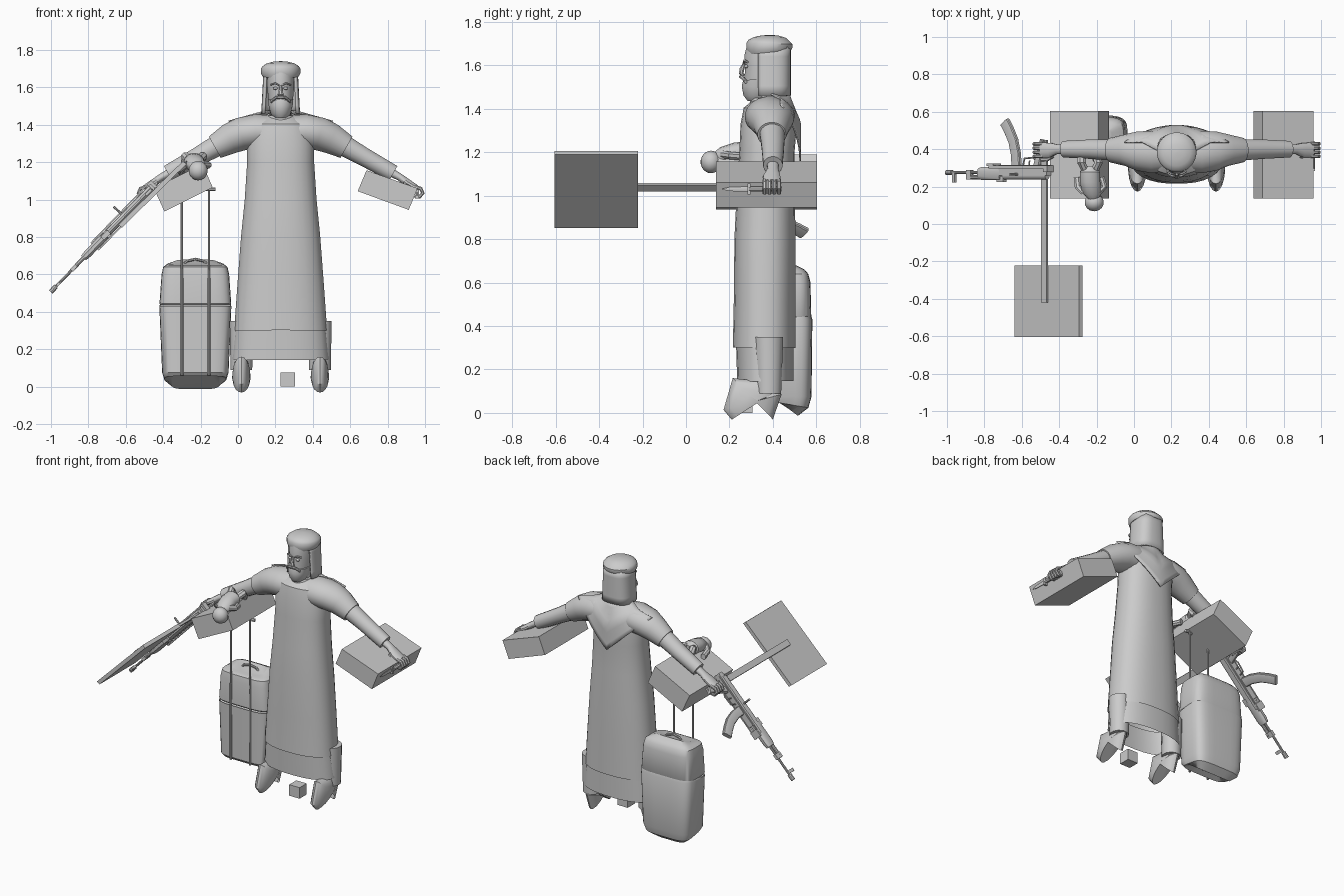
import bpy, bmesh, math
from mathutils import Vector, Matrix

X, Y, Z = Vector((1, 0, 0)), Vector((0, 1, 0)), Vector((0, 0, 1))
CX = 0.228  # body centre line


def finish(name, bm):
    bmesh.ops.recalc_face_normals(bm, faces=bm.faces)
    me = bpy.data.meshes.new(name)
    bm.to_mesh(me)
    bm.free()
    ob = bpy.data.objects.new(name, me)
    bpy.context.collection.objects.link(ob)
    return ob


def loft(name, secs, u=Y, n=16, caps=True, e=1.0):
    """Skin (centre, radius along u, radius across) sections."""
    bm, rings = bmesh.new(), []
    cs = [Vector(s[0]) for s in secs]
    for i, s in enumerate(secs):
        t = (cs[min(i + 1, len(cs) - 1)] - cs[max(i - 1, 0)]).normalized()
        v = t.cross(u).normalized()
        ring = []
        for k in range(n):
            a = 2 * math.pi * (k + 0.5) / n
            c, d = math.cos(a), math.sin(a)
            c, d = math.copysign(abs(c) ** e, c), math.copysign(abs(d) ** e, d)
            ring.append(bm.verts.new(cs[i] + u * c * s[1] + v * d * s[2]))
        rings.append(ring)
    for r, q in zip(rings, rings[1:]):
        for k in range(n):
            bm.faces.new((r[k], r[(k + 1) % n], q[(k + 1) % n], q[k]))
    if caps:
        bm.faces.new(rings[0])
        bm.faces.new(rings[-1])
    return finish(name, bm)


def tube(name, pts, r, u=Y, n=8):
    return loft(name, [(p, r, r) for p in pts], u, n)


def stack(name, rows, n=28, cx=CX, **kw):
    """Vertical loft from rows of (z, half width, y front, y back)."""
    return loft(name, [((cx, (a + b) / 2, z), h, (b - a) / 2) for z, h, a, b in rows], X, n, **kw)


def box(name, c, size, m=Matrix()):
    bm = bmesh.new()
    bmesh.ops.create_cube(bm, size=1)
    for v in bm.verts:
        v.co = m @ (Vector(c) + Vector([v.co[i] * size[i] for i in range(3)]))
    return finish(name, bm)


def ball(name, c, r):
    bm = bmesh.new()
    bmesh.ops.create_uvsphere(bm, u_segments=14, v_segments=9, radius=1)
    for v in bm.verts:
        v.co = Vector(c) + Vector([v.co[i] * r[i] for i in range(3)])
    return finish(name, bm)


def sheet(name, f, nu, nv, th):
    bm = bmesh.new()
    g = [[bm.verts.new(f(-1 + 2 * i / nu, j / nv)) for i in range(nu + 1)] for j in range(nv + 1)]
    for j in range(nv):
        for i in range(nu):
            bm.faces.new((g[j][i], g[j][i + 1], g[j + 1][i + 1], g[j + 1][i]))
    ob = finish(name, bm)
    ob.modifiers.new("thickness", "SOLIDIFY").thickness = th
    return ob


def slab(name, corners, y0, y1):
    bm = bmesh.new()
    a = [bm.verts.new((x, y0, z)) for x, z in corners]
    b = [bm.verts.new((x, y1, z)) for x, z in corners]
    bm.faces.new(a)
    bm.faces.new(b)
    for i in range(4):
        bm.faces.new((a[i], a[(i + 1) % 4], b[(i + 1) % 4], b[i]))
    return finish(name, bm)


# robe: main body, then an inset hem band
stack("robe", [(.30, .25, .215, .505), (.55, .232, .22, .505), (.80, .213, .222, .505),
               (1.0, .193, .232, .502), (1.2, .18, .245, .50), (1.32, .18, .25, .51),
               (1.40, .16, .265, .505), (1.44, .10, .30, .47), (1.46, .06, .32, .44)], caps=False, e=.85)
stack("robe_hem", [(.145, .26, .235, .495), (.31, .247, .23, .495)], caps=False, e=.85)
stack("collar", [(1.42, .085, .29, .46), (1.45, .07, .30, .45)])
stack("neck", [(1.40, .055, .32, .44), (1.53, .055, .32, .44)])

# head and face
stack("head", [(1.44, .035, .30, .40), (1.47, .055, .275, .42), (1.53, .066, .268, .45),
               (1.60, .072, .272, .46), (1.64, .073, .268, .46), (1.70, .075, .285, .46)])
stack("beard", [(1.435, .03, .283, .36), (1.455, .052, .264, .38), (1.50, .064, .256, .40),
                (1.535, .068, .263, .39)])
loft("nose", [((CX, .268, 1.61), .008, .006), ((CX, .258, 1.585), .011, .012),
              ((CX, .254, 1.563), .017, .012), ((CX, .265, 1.55), .012, .008)], X, 8)
tube("moustache", [(CX + x, y, z) for x, y, z in
                   ((-.05, .275, 1.525), (-.025, .258, 1.545), (0, .253, 1.548), (.025, .258, 1.545), (.05, .275, 1.525))], .009, Z)
for s in (-1, 1):
    ball("eye", (CX + s * .028, .277, 1.595), (.013, .01, .008))
    tube("eyebrow", [(CX + s * x, y, z) for x, y, z in ((.01, .267, 1.612), (.03, .269, 1.622), (.052, .283, 1.615))], .006, Z, 6)

# headscarf, cap and shoulder drape
stack("headscarf_cap", [(1.66, .098, .285, .485), (1.675, .106, .277, .49), (1.70, .106, .277, .49),
                        (1.712, .098, .287, .482), (1.728, .075, .31, .46), (1.737, .04, .345, .425), (1.74, .005, .38, .39)])


def scarf(s, t):
    a = s * 2.15
    w = .092 + .012 * t
    return (CX + w * math.copysign(abs(math.sin(a)) ** .7, a), .39 + .093 * math.copysign(abs(math.cos(a)) ** .8, math.cos(a)),
            1.685 - t * .225)


def drape(s, t):
    return (CX + s * (.09 + .19 * t), .475 + .055 * min(1, 2 * t) - .09 * s * s, 1.475 - t * .315 * (1 - .83 * abs(s)))


sheet("headscarf", scarf, 24, 5, .012)
sheet("headscarf_drape", drape, 16, 8, .008)

# arms, hands, legs and shoes on both sides
for s in (-1, 1):
    P = lambda x, y, z: (CX + s * (x - CX), y, z)
    loft("upper_sleeve", [(P(.26, .385, 1.36), .10, .09), (P(.36, .385, 1.365), .115, .092), (P(.44, .39, 1.35), .105, .09),
                          (P(.50, .395, 1.325), .085, .083), (P(.58, .395, 1.28), .066, .066)], n=20)
    loft("lower_sleeve", [(P(.53, .395, 1.31), .06, .06), (P(.68, .40, 1.225), .053, .05), (P(.83, .40, 1.14), .045, .046)])
    loft("hand", [(P(.80, .40, 1.155), .028, .025), (P(.865, .40, 1.12), .026, .02), (P(.905, .395, 1.09), .04, .022),
                  (P(.955, .395, 1.062), .042, .016)], n=12)
    for k in range(4):
        y = .362 + k * .022
        tube("finger", [P(.945, y, 1.07), P(.978, y, 1.058), P(.988, y, 1.035), P(.97, y, 1.014), P(.945, y, 1.02)], .011)
    tube("thumb", [P(.89, .365, 1.085), P(.92, .345, 1.055), P(.955, .345, 1.03)], .012, Z)
    fx = CX + s * .21
    loft("trouser_leg", [((fx, .38, .09), .06, .06), ((fx, .38, .35), .065, .07)], X, 12)
    stack("shoe", [(.037, .046, .19, .44), (.05, .05, .168, .445), (.065, .047, .175, .44),
                   (.085, .043, .25, .435), (.12, .04, .31, .425)], 18, fx)

# boxes by the hands, small ground cube
slab("left_box", ((.687, 1.157), (.96, 1.06), (.913, .945), (.64, 1.045)), .137, .604)
slab("right_box", ((-.19, 1.19), (-.45, 1.06), (-.393, .936), (-.135, 1.065)), .137, .604)
box("ground_cube", (.265, .267, .0375), (.078, .076, .075))

# knife
loft("knife_blade", [((.957, .165, 1.03), .001, .001), ((.957, .20, 1.03), .010, .003), ((.957, .285, 1.03), .013, .003)], Z, 8)
box("knife_guard", (.957, .29, 1.03), (.02, .012, .05))
tube("knife_handle", [(.957, .29, 1.03), (.957, .44, 1.03)], .013, Z)

# placard board and stick
slab("placard_board", ((-.64, .865), (-.62, .85), (-.275, 1.19), (-.295, 1.205)), -.605, -.222)
slab("placard_stick", ((-.497, 1.03), (-.487, 1.019), (-.459, 1.048), (-.469, 1.059)), -.42, .45)

# rifle, in its own frame: x from muzzle to rear, y up, z sideways
d = Vector((.696, 0, .718)).normalized()
R = Matrix((d, -Y, d.cross(-Y))).transposed().to_4x4()
R.translation = (-1.0, .275, .508)
W = lambda *p: R @ Vector(p)
side = d.cross(-Y)
tube("rifle_barrel", [W(0, 0, 0), W(.45, 0, 0)], .008, side, 10)
tube("rifle_muzzle", [W(-.002, 0, 0), W(.04, 0, 0)], .014, side, 10)
tube("rifle_gas_tube", [W(.17, .025, 0), W(.44, .025, 0)], .011, side, 10)
box("rifle_front_sight", (.055, .026, 0), (.02, .055, .014), R)
box("rifle_gas_block", (.175, .012, 0), (.035, .05, .02), R)
box("rifle_rear_sight", (.42, .035, 0), (.05, .03, .026), R)
loft("rifle_handguard", [(W(.25, .005, 0), .018, .03), (W(.28, .005, 0), .022, .036), (W(.42, .005, 0), .022, .036)], side, 12, e=.7)
box("rifle_receiver", (.60, -.012, 0), (.37, .055, .04), R)
loft("rifle_top_cover", [(W(.44, .015, 0), .018, .022), (W(.77, .015, 0), .018, .022)], side, 12)
tube("rifle_charging_handle", [W(.56, .01, -.01), W(.56, .01, -.075)], .007, d)
loft("rifle_magazine", [(W(.535, -.03, 0), .014, .032), (W(.53, -.10, 0), .014, .032), (W(.51, -.17, 0), .014, .032),
                        (W(.475, -.23, 0), .014, .032), (W(.445, -.27, 0), .014, .032)], side, 12, e=.5)
loft("rifle_grip", [(W(.69, -.03, 0), .014, .022), (W(.715, -.10, 0), .016, .021), (W(.745, -.17, 0), .017, .023)], side, 12, e=.7)
tube("rifle_trigger_guard", [W(.585, -.035, 0), W(.595, -.075, 0), W(.66, -.08, 0), W(.695, -.06, 0)], .005, side, 6)
tube("rifle_trigger", [W(.63, -.035, 0), W(.635, -.065, 0)], .004, side, 6)
for s in (-1, 1):
    box("rifle_folded_stock", (.57, -.03, s * .027), (.44, .018, .008), R)
box("rifle_butt_plate", (.36, -.042, 0), (.05, .012, .06), R)
box("rifle_stock_hinge", (.785, -.02, 0), (.03, .035, .062), R)

# small doll lying on the right box
ball("doll_head", (-.213, .115, 1.155), (.052, .048, .052))
loft("doll_body", [((-.22, .14, 1.17), .03, .03), ((-.225, .17, 1.185), .055, .04), ((-.235, .23, 1.20), .055, .045),
                   ((-.235, .28, 1.205), .055, .045), ((-.235, .31, 1.205), .03, .025)], X, 14)
for s in (-1, 1):
    tube("doll_arm", [(-.23 + s * .04, .17, 1.19), (-.23 + s * .07, .20, 1.175 + s * .01), (-.24 + s * .065, .25, 1.165 + s * .015)], .019, Z)
    tube("doll_leg", [(-.235 + s * .02, .28, 1.205), (-.235 + s * .045, .325, 1.23), (-.24 + s * .04, .355, 1.19)], .024, X)

# suitcase: bulged shell in two sections, panel, rods and carry handle
SX = -.228
stack("suitcase_lower", [(.03, .13, .385, .53), (.04, .165, .365, .565), (.075, .178, .352, .578),
                         (.43, .193, .35, .582), (.437, .188, .355, .574)], 32, SX, e=.45)
stack("suitcase_upper", [(.437, .188, .355, .572), (.445, .192, .35, .577), (.60, .181, .352, .573),
                         (.64, .172, .36, .563), (.655, .15, .38, .545), (.662, .11, .41, .51)], 32, SX, e=.45)
for x in (-.30, -.155):
    tube("suitcase_rod", [(x, .352, .06), (x, .352, .58)], .008, X)
    tube("suitcase_rod_top", [(x, .352, .56), (x, .352, 1.06)], .007, X)
tube("suitcase_rod_grip", [(-.31, .352, 1.055), (-.12, .352, 1.055)], .011)
tube("suitcase_carry_handle", [(SX + x, .46, z) for x, z in ((-.065, .65), (-.045, .672), (0, .682), (.045, .672), (.065, .65))], .008)

# smooth shading with sharp edges kept
for ob in bpy.context.scene.objects:
    ob.select_set(True)
    bpy.context.view_layer.objects.active = ob
bpy.ops.object.shade_smooth_by_angle(angle=math.radians(35))
